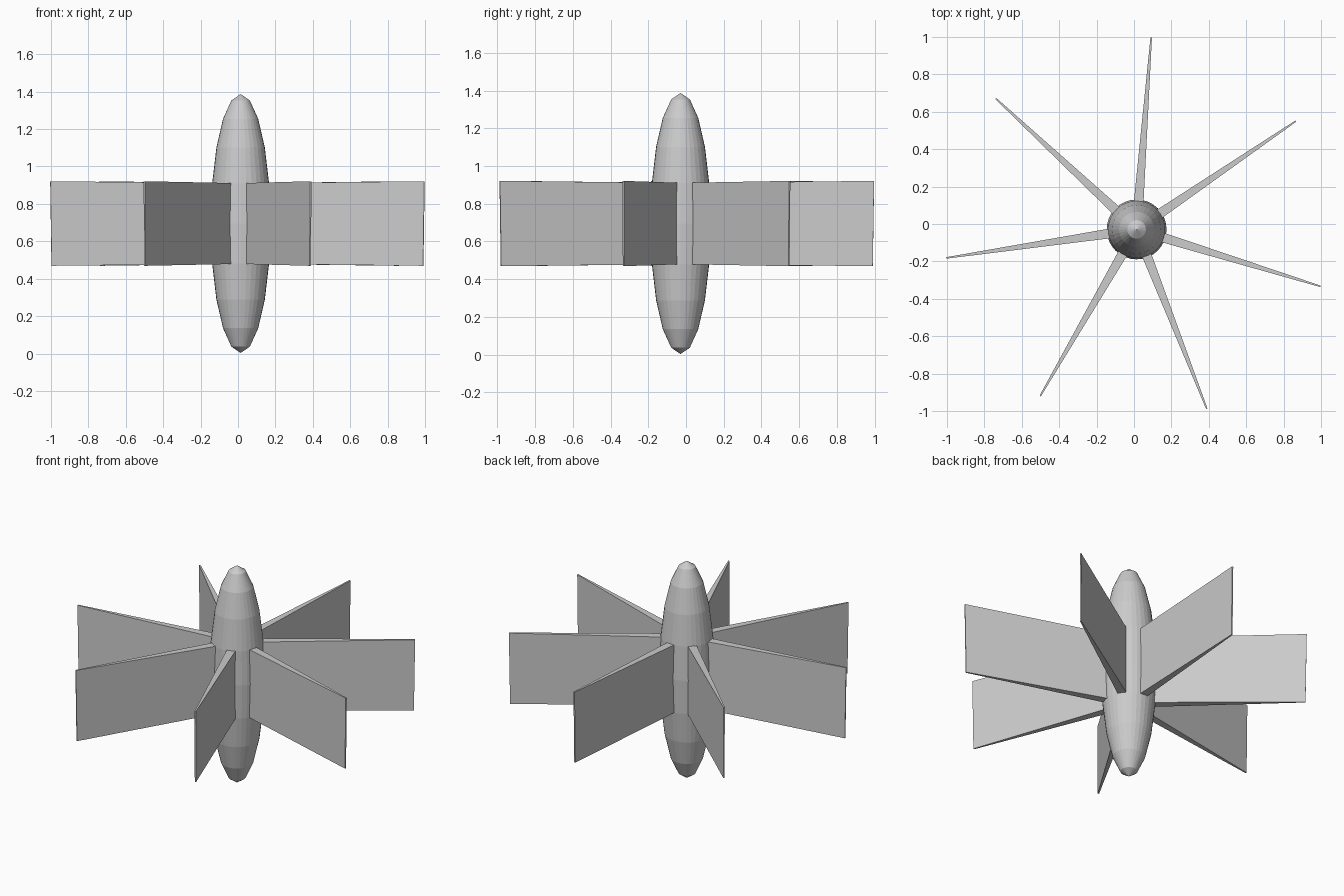
import bpy, bmesh
from math import radians, cos, sin
from mathutils import Matrix, Vector

cube = bpy.data.objects.get("Cube")
if cube:
    bpy.data.objects.remove(cube, do_unlink=True)

CENTRE = Vector((0.014, -0.029, 0.695))
FIN_COUNT = 7

grey = bpy.data.materials.new("plain grey")
grey.use_nodes = True
colour = (0.6, 0.6, 0.6, 1)
grey.diffuse_color = colour
grey.node_tree.nodes["Principled BSDF"].inputs["Base Color"].default_value = colour


def add_object(name, bm):
    bmesh.ops.recalc_face_normals(bm, faces=bm.faces)
    mesh = bpy.data.meshes.new(name)
    bm.to_mesh(mesh)
    bm.free()
    mesh.materials.append(grey)
    obj = bpy.data.objects.new(name, mesh)
    obj.location = CENTRE
    bpy.context.collection.objects.link(obj)
    return obj


# Body: faceted, stretched sphere
bm = bmesh.new()
bmesh.ops.create_uvsphere(bm, u_segments=32, v_segments=10, radius=1,
                          matrix=Matrix.Diagonal((0.16, 0.16, 0.692, 1)))
add_object("body", bm)

# Fins: wedges, thick at the body and thin at the tip
for i in range(FIN_COUNT):
    bm = bmesh.new()
    bmesh.ops.create_cube(bm, size=2)
    for v in bm.verts:
        tip = v.co.x > 0
        top = v.co.z > 0
        v.co.x = (1.029 if top else 1.022) if tip else 0.1
        v.co.y *= 0.004 if tip else 0.027
        v.co.z *= 0.226 if tip else 0.216
    fin = add_object(f"fin_{i + 1}", bm)
    fin.rotation_euler.z = radians(-17.2 + i * 360 / FIN_COUNT)
